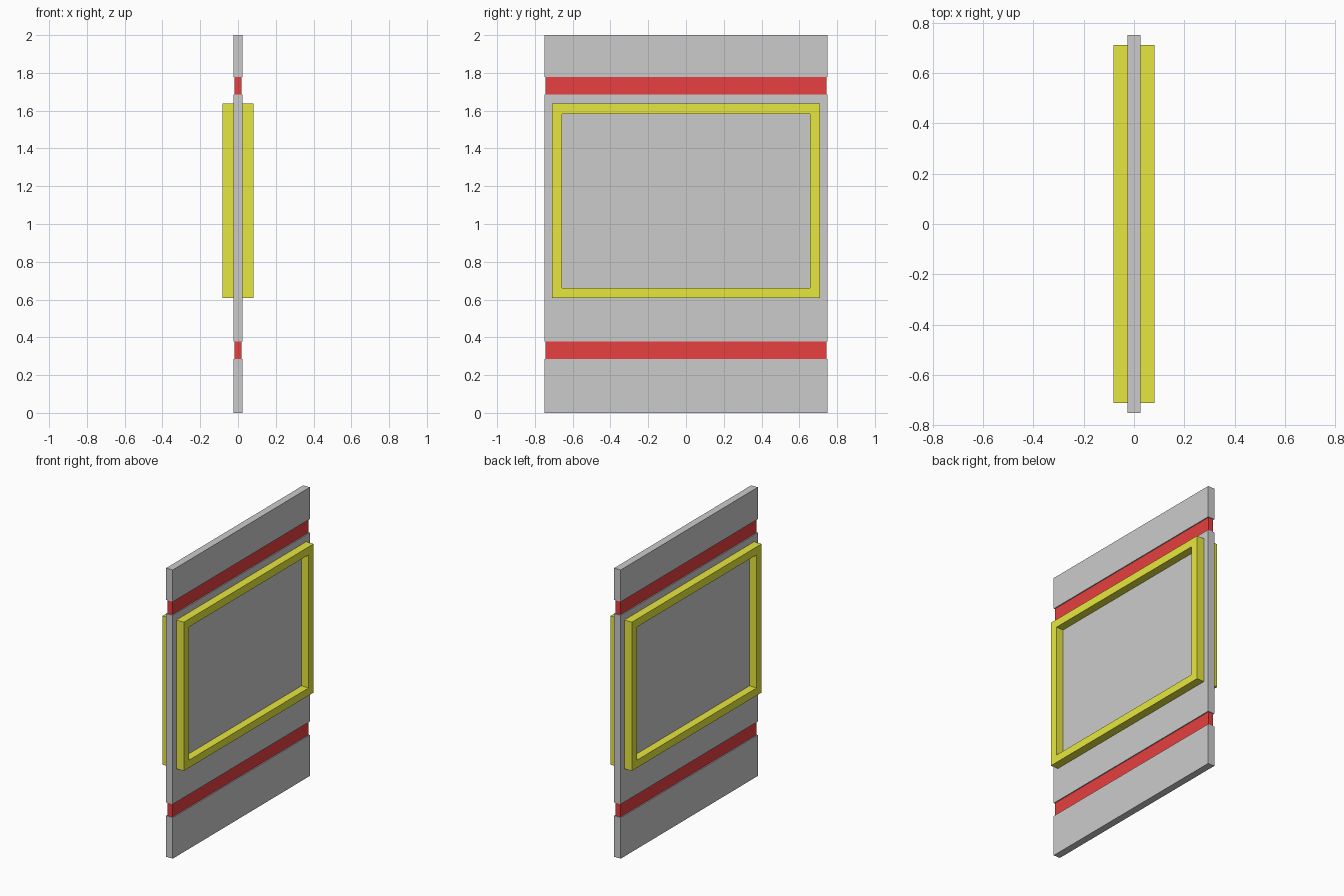
import bpy, bmesh

if "Cube" in bpy.data.objects:
    bpy.data.objects.remove(bpy.data.objects["Cube"])


def material(name, rgb):
    m = bpy.data.materials.new(name)
    m.diffuse_color = (*rgb, 1.0)
    m.use_nodes = True
    m.node_tree.nodes["Principled BSDF"].inputs["Base Color"].default_value = m.diffuse_color
    return m


def finish(name, bm, mat=None):
    bmesh.ops.recalc_face_normals(bm, faces=bm.faces)
    me = bpy.data.meshes.new(name)
    bm.to_mesh(me)
    bm.free()
    if mat:
        me.materials.append(mat)
    ob = bpy.data.objects.new(name, me)
    bpy.context.collection.objects.link(ob)
    return ob


def box(name, x0, x1, half_y, z0, z1, mat=None):
    bm = bmesh.new()
    bmesh.ops.create_cube(bm, size=1)
    for v in bm.verts:
        v.co = (x1 if v.co.x > 0 else x0,
                half_y if v.co.y > 0 else -half_y,
                z1 if v.co.z > 0 else z0)
    return finish(name, bm, mat)


def frame(name, x0, x1, outer, inner, mat):
    # rectangular ring: each loop is (half_y, z0, z1)
    bm = bmesh.new()
    loops = [[bm.verts.new((x, sy * hy, z))
              for sy, z in ((-1, z0), (1, z0), (1, z1), (-1, z1))]
             for x, (hy, z0, z1) in ((x0, outer), (x1, outer), (x1, inner), (x0, inner))]
    for a, b in zip(loops, loops[1:] + loops[:1]):
        for i in range(4):
            j = (i + 1) % 4
            bm.faces.new((a[i], a[j], b[j], b[i]))
    return finish(name, bm, mat)


def mirror_x(ob):
    mod = ob.modifiers.new("mirror", 'MIRROR')
    mod.use_axis = (True, False, False)


red = material("red", (0.8, 0.05, 0.05))
yellow = material("yellow", (0.8, 0.8, 0.05))
dark_grey = material("dark_grey", (0.6, 0.6, 0.6))

T = 0.025  # half thickness of the slab

# Grey slab sections separated by the grooves
for name, z0, z1 in (("lower_panel", 0, 0.284),
                     ("middle_panel", 0.377, 1.685),
                     ("upper_panel", 1.779, 2.0)):
    box(name, -T, T, 0.75, z0, z1)

# Recessed red bands joining the sections
for name, z0, z1 in (("lower_band", 0.284, 0.377), ("upper_band", 1.685, 1.779)):
    box(name, -0.018, 0.018, 0.745, z0, z1, red)

# Raised border and inset board on both faces
mirror_x(frame("border_frame", T, 0.082, (0.71, 0.608, 1.638), (0.656, 0.661, 1.583), yellow))
mirror_x(box("display_board", T, 0.027, 0.656, 0.661, 1.583, dark_grey))
